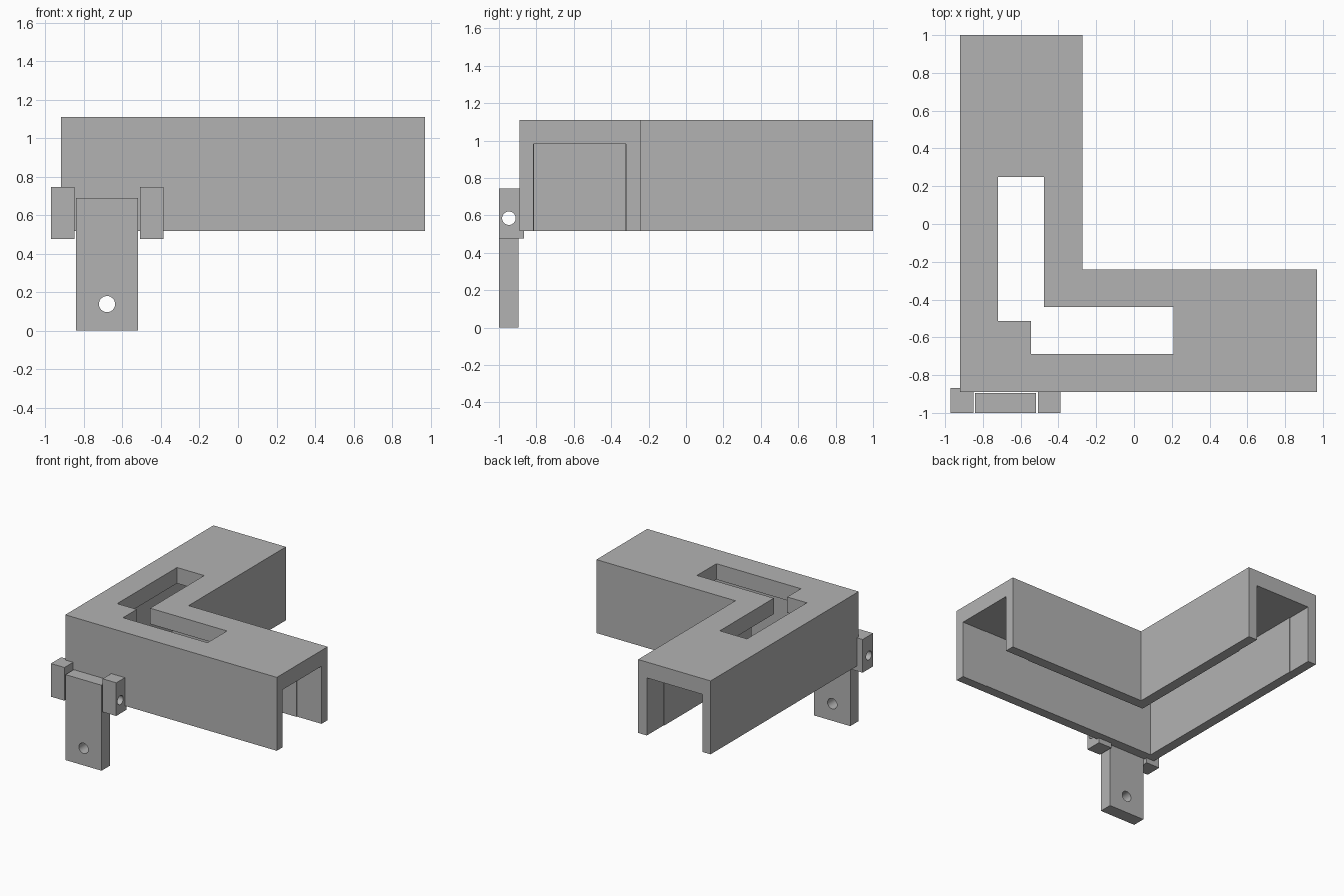
import bpy, bmesh
from mathutils import Matrix

default = bpy.data.objects.get("Cube")
if default:
    bpy.data.objects.remove(default, do_unlink=True)

grey = bpy.data.materials.new("plain grey")
grey.use_nodes = True
colour = (0.45, 0.45, 0.45, 1)
grey.diffuse_color = colour
grey.node_tree.nodes["Principled BSDF"].inputs["Base Color"].default_value = colour


def finish(name, bm):
    bmesh.ops.recalc_face_normals(bm, faces=bm.faces)
    mesh = bpy.data.meshes.new(name)
    bm.to_mesh(mesh)
    bm.free()
    mesh.materials.append(grey)
    obj = bpy.data.objects.new(name, mesh)
    bpy.context.collection.objects.link(obj)
    return obj


def prism(name, outline, z0, z1):
    """Extrude a plan outline between two heights."""
    bm = bmesh.new()
    face = bm.faces.new([bm.verts.new((x, y, z0)) for x, y in outline])
    top = bmesh.ops.extrude_face_region(bm, geom=[face])["geom"]
    verts = [v for v in top if isinstance(v, bmesh.types.BMVert)]
    bmesh.ops.translate(bm, verts=verts, vec=(0, 0, z1 - z0))
    return finish(name, bm)


def box(name, x0, x1, y0, y1, z0, z1):
    return prism(name, [(x0, y0), (x1, y0), (x1, y1), (x0, y1)], z0, z1)


def rod(name, centre, radius, length, axis):
    bm = bmesh.new()
    turn = Matrix.Rotation(1.5707963, 4, "Y" if axis == "X" else "X")
    bmesh.ops.create_cone(bm, cap_ends=True, segments=32, radius1=radius,
                          radius2=radius, depth=length,
                          matrix=Matrix.Translation(centre) @ turn)
    return finish(name, bm)


def cut(target, cutter):
    mod = target.modifiers.new("cut", "BOOLEAN")
    mod.operation = "DIFFERENCE"
    mod.solver = "EXACT"
    mod.object = cutter
    bpy.context.view_layer.objects.active = target
    bpy.ops.object.modifier_apply(modifier=mod.name)
    bpy.data.objects.remove(cutter, do_unlink=True)


def ell(x0, x1, x2, y0, y1, y2):
    """L-shaped outline: corner at x0, y0 and arms ending at x2 and y2."""
    return [(x0, y0), (x2, y0), (x2, y1), (x1, y1), (x1, y2), (x0, y2)]


# L-shaped channel, open below and at both ends
BASE, CEILING, TOP = 0.517, 0.982, 1.11
channel = prism("corner_channel", ell(-0.92, -0.272, 0.97, -0.89, -0.242, 1.0), BASE, TOP)
cut(channel, prism("hollow", ell(-0.842, -0.356, 1.2, -0.812, -0.326, 1.2), 0.3, CEILING))

# Slightly wider mouths at the arm ends
cut(channel, box("mouth_x", 0.75, 1.2, -0.816, -0.32, 0.3, CEILING))
cut(channel, box("mouth_y", -0.846, -0.35, 0.79, 1.2, 0.3, CEILING))

# Stepped L-shaped window through the top
window = [(-0.72, 0.25), (-0.72, -0.513), (-0.545, -0.513), (-0.545, -0.688),
          (0.21, -0.688), (0.21, -0.44), (-0.477, -0.44), (-0.477, 0.25)]
cut(channel, prism("window", window, 0.9, 1.3))

# Hinge lugs and hanging tab, drilled for a pin
lugs = [box(name, x, x + 0.121, -1.0, -0.867, 0.477, 0.745)
        for name, x in (("left_hinge_lug", -0.509), ("right_hinge_lug", -0.971))]
tab = box("hanging_tab", -0.841, -0.519, -1.0, -0.895, 0.0, 0.69)
for part in lugs + [tab]:
    cut(part, rod("pin_hole", (-0.68, -0.947, 0.585), 0.036, 1.0, "X"))
cut(tab, rod("tab_hole", (-0.68, -0.95, 0.138), 0.042, 0.5, "Y"))

# Keep flat faces crisp and holes round
for part in lugs + [tab]:
    bpy.ops.object.select_all(action="DESELECT")
    part.select_set(True)
    bpy.context.view_layer.objects.active = part
    bpy.ops.object.shade_smooth_by_angle(angle=0.5)
